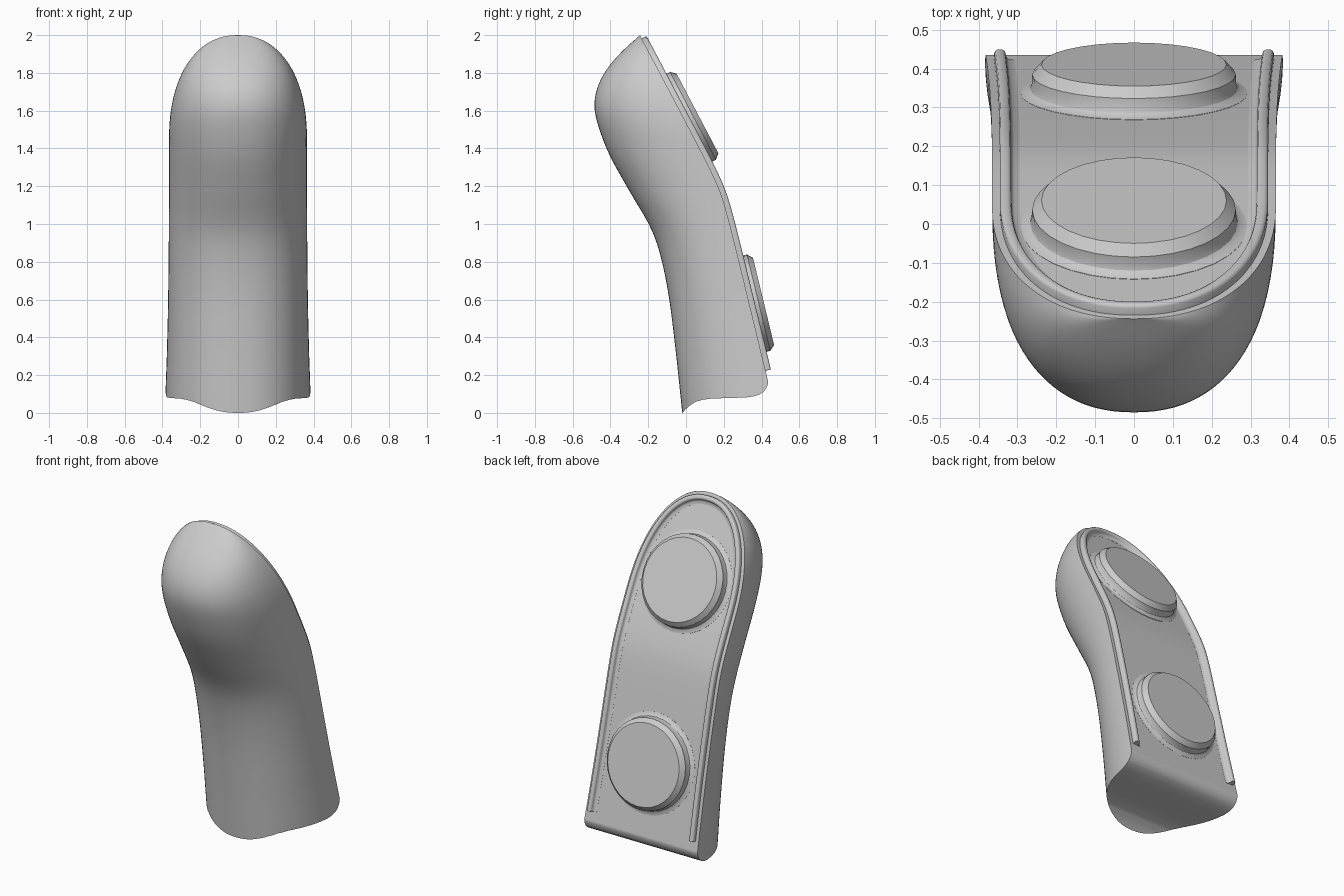
import bpy, bmesh, math
from mathutils import Vector

if "Cube" in bpy.data.objects:
    bpy.data.objects.remove(bpy.data.objects["Cube"], do_unlink=True)

grey = bpy.data.materials.new("plain_grey")
grey.use_nodes = True
grey.diffuse_color = (0.6, 0.6, 0.6, 1)
grey.node_tree.nodes["Principled BSDF"].inputs["Base Color"].default_value = (0.6, 0.6, 0.6, 1)


def make(name, verts, faces):
    mesh = bpy.data.meshes.new(name)
    mesh.from_pydata([tuple(v) for v in verts], [], faces)
    bm = bmesh.new()
    bm.from_mesh(mesh)
    bmesh.ops.recalc_face_normals(bm, faces=bm.faces[:])
    bm.to_mesh(mesh)
    bm.free()
    ob = bpy.data.objects.new(name, mesh)
    mesh.materials.append(grey)
    bpy.context.collection.objects.link(ob)
    return ob


def select(ob):
    bpy.ops.object.select_all(action='DESELECT')
    ob.select_set(True)
    bpy.context.view_layer.objects.active = ob


def smooth(ob, angle=30):
    select(ob)
    bpy.ops.object.shade_smooth_by_angle(angle=math.radians(angle))


def curve(table, t):
    """Smooth interpolation through (t, value) pairs."""
    n = len(table)
    i = max(k for k in range(n - 1) if k == 0 or table[k][0] <= t)

    def slope(k):
        a, b = table[max(k - 1, 0)], table[min(k + 1, n - 1)]
        return (b[1] - a[1]) / (b[0] - a[0])
    (t0, v0), (t1, v1) = table[i], table[i + 1]
    d = t1 - t0
    s = (t - t0) / d
    return (v0 * (2*s**3 - 3*s**2 + 1) + v1 * (3*s**2 - 2*s**3)
            + d * slope(i) * (s**3 - 2*s**2 + s) + d * slope(i + 1) * (s**3 - s**2))


# Outline rules: y of the front, y of the back, and half width, by height
FRONT = [(-0.15, -0.005), (0, -0.02), (0.375, -0.06), (0.64, -0.095), (0.85, -0.14),
         (0.985, -0.19), (1.17, -0.297), (1.355, -0.40), (1.49, -0.455), (1.6, -0.483),
         (1.69, -0.478), (1.775, -0.446), (1.855, -0.392), (1.93, -0.322), (2.0, -0.243)]
WIDTH = [(-0.15, 0.388), (0.1, 0.384), (0.3, 0.377), (0.6, 0.37), (1.0, 0.366), (1.45, 0.365)]
N = 2.25          # roundness of the D-shaped section


def back_y(z):
    a, b = 0.817 - 0.53 * z, 0.4754 - 0.24 * z
    return 0.5 * (a + b - math.sqrt((a - b)**2 + 0.0009))


def back_normal(z):
    slope = (back_y(z + 0.01) - back_y(z - 0.01)) / 0.02
    return Vector((0, 1, -slope)).normalized()


def half_width(z):
    if z <= 1.45:
        return curve(WIDTH, z)
    return 0.365 * max(0.0, 1 - ((z - 1.45) / 0.55)**2.2)**(1 / 2.2)


def power(v):
    return math.copysign(abs(v)**(2 / N), v)


# Body: D-shaped slices closing to a point at the tip
levels = [-0.15 + 1.6 * i / 40 for i in range(40)]
levels += [1.45 + 0.55 * math.sin(math.pi / 2 * i / 28) for i in range(28)]
COLS = 49
verts, faces = [], []
for z in levels:
    w, b, f = half_width(z), back_y(z), curve(FRONT, z)
    for k in range(COLS):
        a = math.pi * k / (COLS - 1)
        verts.append((w * power(math.cos(a)), b - (b - f) * power(max(0.0, math.sin(a))), z))
tip = len(verts)
verts.append((0, back_y(2.0), 2.0))
for r in range(len(levels)):
    for k in range(COLS):
        p, q = r * COLS + k, r * COLS + (k + 1) % COLS
        if r < len(levels) - 1:
            faces.append((p, q, q + COLS, p + COLS))
        else:
            faces.append((p, q, tip))
faces.append(tuple(range(COLS)))
body = make("body", verts, faces)

# Curved underside: cut with a profile extruded across the width
under = [(-0.1, -0.08), (-0.02, 0.0), (0.0, 0.021), (0.02, 0.038), (0.05, 0.058), (0.09, 0.07),
         (0.13, 0.075), (0.2, 0.078), (0.27, 0.08), (0.33, 0.083), (0.365, 0.089), (0.39, 0.098),
         (0.41, 0.111), (0.424, 0.128), (0.432, 0.146), (0.4355, 0.165), (0.445, 0.18),
         (0.8, 0.18), (0.8, -0.4), (-0.4, -0.4), (-0.4, -0.08)]
m = len(under)
cutter = make("underside_cutter",
              [(x, y, z) for x in (-0.6, 0.6) for y, z in under],
              [(i, (i + 1) % m, (i + 1) % m + m, i + m) for i in range(m)]
              + [tuple(range(m)), tuple(range(m, 2 * m))])
cutter.hide_render = True
cut = body.modifiers.new("underside", 'BOOLEAN')
cut.operation, cut.solver, cut.object = 'DIFFERENCE', 'EXACT', cutter
select(body)
bpy.ops.object.modifier_apply(modifier="underside")
bpy.data.objects.remove(cutter, do_unlink=True)
smooth(body)

# Raised rail running round the back, just inside the edge
path = [0.225] + [z for z in levels if z > 0.25]
rim = [Vector((half_width(z), back_y(z), z)) for z in path]
rim += [Vector((0, back_y(2.0), 2.0))]
rim += [Vector((-p.x, p.y, p.z)) for p in reversed(rim[:-1])]
section = [(0.02, -0.01), (0.02, 0.02), (0.023, 0.026), (0.029, 0.029), (0.04, 0.029),
           (0.046, 0.026), (0.049, 0.02), (0.05, 0.011), (0.056, 0.004), (0.072, 0.0006),
           (0.072, -0.01)]
m = len(section)
verts, faces = [], []
for i, p in enumerate(rim):
    along = (rim[min(i + 1, len(rim) - 1)] - rim[max(i - 1, 0)]).normalized()
    out = back_normal(p.z)
    inward = along.cross(out).normalized()
    if inward.dot(Vector((0, 0.3, 1.2)) - p) < 0:
        inward = -inward
    verts += [p + inward * d + out * h for d, h in section]
for i in range(len(rim) - 1):
    for k in range(m):
        a, b = i * m + k, i * m + (k + 1) % m
        faces.append((a, b, b + m, a + m))
faces += [tuple(range(m)), tuple(range(len(verts) - m, len(verts)))]
smooth(make("back_rail", verts, faces), 40)


# Two chamfered round pads, each with a small fillet at its base
def pad(name, z, segments=32):
    rings = [(0.292, -0.015), (0.292, 0.0006), (0.277, 0.004), (0.267, 0.012), (0.263, 0.024),
             (0.262, 0.049), (0.238, 0.076)]
    out = back_normal(z)
    side = Vector((1, 0, 0))
    up = out.cross(side)
    foot = Vector((0, back_y(z), z))
    verts = []
    for r, h in rings:
        for k in range(segments):
            a = 2 * math.pi * k / segments
            verts.append(foot + out * h + (side * math.cos(a) + up * math.sin(a)) * r)
    faces = [(i * segments + k, i * segments + (k + 1) % segments,
              (i + 1) * segments + (k + 1) % segments, (i + 1) * segments + k)
             for i in range(len(rings) - 1) for k in range(segments)]
    faces += [tuple(range(segments)), tuple(range(len(verts) - segments, len(verts)))]
    smooth(make(name, verts, faces))


pad("upper_pad", 1.55)
pad("lower_pad", 0.572)
